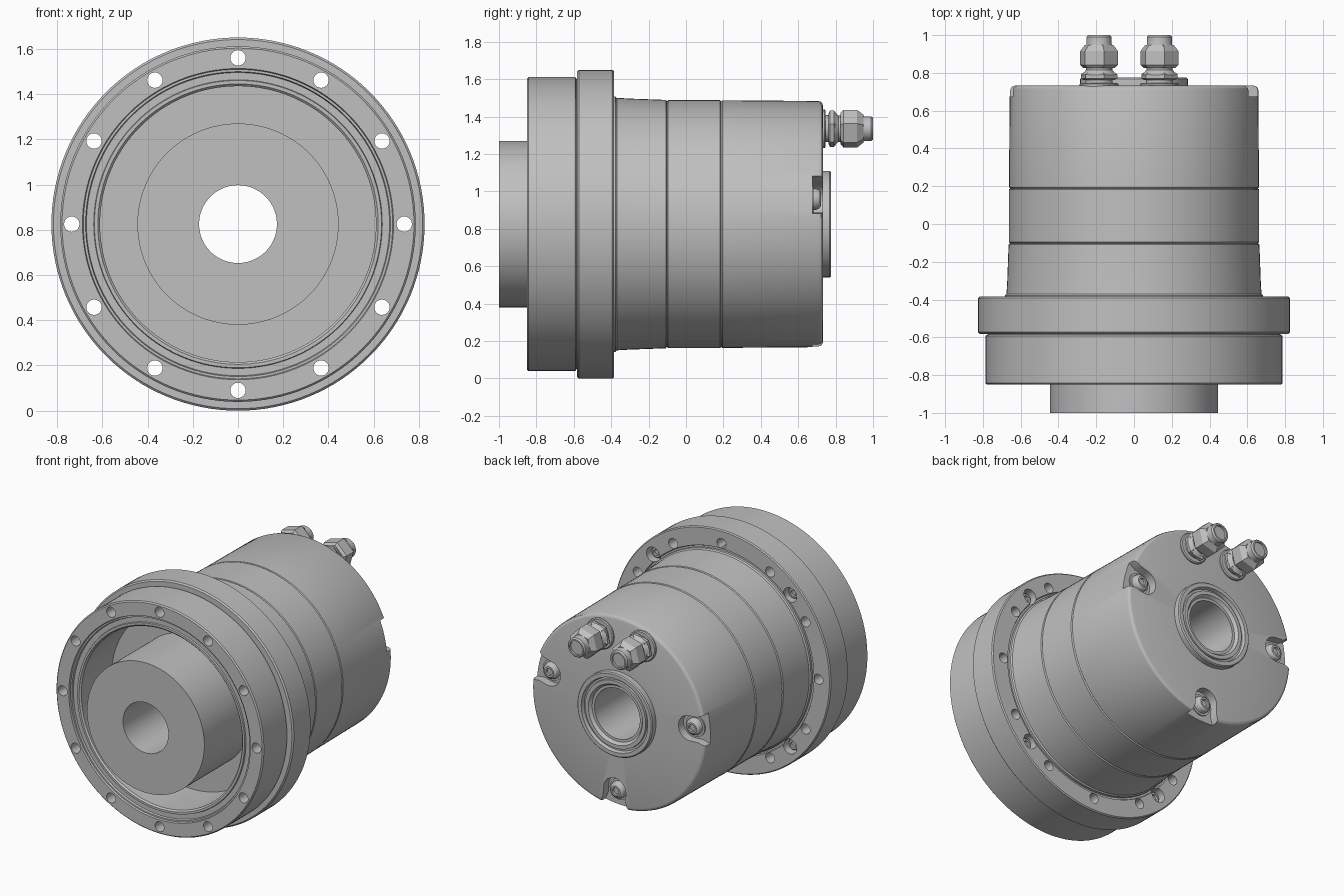
import bpy, bmesh
from math import sin, cos, pi, radians

if "Cube" in bpy.data.objects:
    bpy.data.objects.remove(bpy.data.objects["Cube"], do_unlink=True)

AXIS_Z = 0.825   # height of the main axis, which runs along y

steel = bpy.data.materials.new("grey_metal")
steel.use_nodes = True
steel.diffuse_color = (0.53, 0.53, 0.53, 1)
steel.node_tree.nodes["Principled BSDF"].inputs["Base Color"].default_value = (0.53, 0.53, 0.53, 1)


def finish(name, bm):
    bmesh.ops.recalc_face_normals(bm, faces=bm.faces[:])
    mesh = bpy.data.meshes.new(name)
    bm.to_mesh(mesh)
    bm.free()
    mesh.materials.append(steel)
    obj = bpy.data.objects.new(name, mesh)
    bpy.context.collection.objects.link(obj)
    return obj


def lathe(name, profile, sides=128, x=0, z=AXIS_Z, phase=0):
    """Turn a closed (radius, y) profile around an axis parallel to y."""
    bm = bmesh.new()
    rings = []
    for i in range(sides):
        a = 2 * pi * i / sides + phase
        rings.append([bm.verts.new((x + r * cos(a), y, z + r * sin(a))) for r, y in profile])
    n = len(profile)
    for i in range(sides):
        p, q = rings[i], rings[(i + 1) % sides]
        for j in range(n):
            k = (j + 1) % n
            if profile[j][0] or profile[k][0]:
                bm.faces.new((p[j], p[k], q[k], q[j]))
    bmesh.ops.remove_doubles(bm, verts=bm.verts[:], dist=1e-5)
    return finish(name, bm)


def rod(name, r, y0, y1, x, z, sides=24):
    return lathe(name, [(0, y0), (r, y0), (r, y1), (0, y1)], sides, x, z)


def polar(radius, degrees):
    a = radians(degrees)
    return radius * cos(a), AXIS_Z + radius * sin(a)


def notch_cutter(degrees):
    """U-shaped pocket that opens through the rim."""
    outline = [(0.54 + 0.085 * cos(t), 0.085 * sin(t))
               for t in [pi / 2 + pi * i / 12 for i in range(13)]]
    outline += [(0.60, -0.085), (0.72, -0.13), (0.72, 0.13), (0.60, 0.085)]
    a = radians(degrees)
    bm = bmesh.new()
    face = bm.faces.new([bm.verts.new((u * cos(a) - v * sin(a), 0.675,
                                       AXIS_Z + u * sin(a) + v * cos(a))) for u, v in outline])
    new = bmesh.ops.extrude_face_region(bm, geom=[face])["geom"]
    bmesh.ops.translate(bm, vec=(0, 0.15, 0), verts=[e for e in new if isinstance(e, bmesh.types.BMVert)])
    return finish("notch_cutter", bm)


def cut(target, cutter):
    cutter.hide_render = True
    mod = target.modifiers.new("cut", "BOOLEAN")
    mod.operation = "DIFFERENCE"
    mod.solver = "EXACT"
    mod.object = cutter
    bpy.context.view_layer.objects.active = target
    bpy.ops.object.modifier_apply(modifier=mod.name)
    bpy.data.objects.remove(cutter, do_unlink=True)


# Hollow shaft through the whole unit
shaft = lathe("hollow_shaft", [(0.172, -1), (0.445, -1), (0.445, -0.45), (0.2, -0.45),
                               (0.2, 0.745), (0.172, 0.745)])

# Front output ring with stepped inner lip
ring = lathe("front_ring", [
    (0.61, -0.50), (0.61, -0.825), (0.62, -0.835), (0.635, -0.835), (0.638, -0.825), (0.67, -0.825),
    (0.674, -0.838), (0.684, -0.838), (0.688, -0.85), (0.778, -0.85), (0.786, -0.842),
    (0.786, -0.592), (0.776, -0.586), (0.776, -0.50)])

# Wide mounting flange, closing the recess behind the ring
flange = lathe("mounting_flange", [
    (0.40, -0.50), (0.776, -0.50), (0.776, -0.582), (0.816, -0.582), (0.825, -0.573),
    (0.825, -0.392), (0.818, -0.385), (0.70, -0.385), (0.695, -0.395), (0.40, -0.395)])

# Twelve through holes and four counterbored bolts
for i in range(12):
    x, z = polar(0.735, 30 * i)
    cut(ring, rod("hole_cutter", 0.034, -0.95, -0.45, x, z))
    cut(flange, rod("hole_cutter", 0.034, -0.65, -0.3, x, z))
for i in range(4):
    x, z = polar(0.735, 45 + 90 * i)
    cut(flange, rod("counterbore_cutter", 0.05, -0.45, -0.3, x, z))
    lathe("flange_bolt", [(0, -0.455), (0.038, -0.455), (0.038, -0.425), (0.032, -0.418),
                          (0.02, -0.418), (0.02, -0.435), (0, -0.435)], 24, x, z)

# Housing bands with thin grooves between them
lathe("front_band", [(0.2, -0.40), (0.683, -0.40), (0.683, -0.378), (0.675, -0.37), (0.671, -0.30),
                     (0.664, -0.108), (0.656, -0.102), (0.2, -0.102)])
lathe("middle_band", [(0.2, -0.102), (0.656, -0.102), (0.663, -0.096), (0.663, 0.182),
                      (0.656, 0.188), (0.2, 0.188)])
cap = lathe("rear_cap", [(0.2, 0.188), (0.656, 0.188), (0.662, 0.194), (0.658, 0.708), (0.654, 0.721),
                         (0.645, 0.729), (0.635, 0.732), (0.2, 0.732)])

# Rear pockets, each with a button screw on a washer
for angle in (14, 176, 273):
    cut(cap, notch_cutter(angle))
    x, z = polar(0.55, angle)
    rod("cap_washer", 0.072, 0.67, 0.683, x, z, 32)
    lathe("cap_screw", [(0, 0.705), (0.024, 0.705), (0.024, 0.722), (0.036, 0.722), (0.05, 0.712),
                        (0.057, 0.695), (0.057, 0.68), (0, 0.68)], 32, x, z)

# Raised seal collar around the rear bore
lathe("rear_collar", [(0.19, 0.71), (0.285, 0.71), (0.285, 0.768), (0.278, 0.775), (0.252, 0.775),
                      (0.245, 0.752), (0.232, 0.752), (0.230, 0.765), (0.205, 0.765), (0.19, 0.745)])

# Two cable glands
for side, x in (("right", -0.185), ("left", 0.135)):
    z = 1.335
    lathe(side + "_gland_base", [(0, 0.72), (0.104, 0.72), (0.104, 0.74), (0.098, 0.746),
                                 (0.072, 0.746), (0.072, 0.77), (0, 0.77)], 40, x, z)
    lathe(side + "_gland_lower_nut", [(0, 0.762), (0.085, 0.762), (0.1, 0.77), (0.1, 0.792),
                                      (0.085, 0.803), (0, 0.803)], 6, x, z, radians(15))
    lathe(side + "_gland_neck", [(0, 0.79), (0.092, 0.79), (0.07, 0.815), (0.07, 0.825), (0.085, 0.845),
                                 (0, 0.845)], 40, x, z)
    lathe(side + "_gland_top_nut", [(0, 0.827), (0.088, 0.827), (0.104, 0.842), (0.104, 0.915),
                                    (0.078, 0.948), (0, 0.948)], 6, x, z, radians(15))
    lathe(side + "_gland_tip", [(0, 0.93), (0.072, 0.93), (0.066, 0.955), (0.066, 0.99), (0.058, 1.0),
                                (0.048, 1.0), (0.048, 0.985), (0, 0.985)], 40, x, z)

# Smooth round surfaces while keeping edges crisp
bpy.ops.object.select_all(action="DESELECT")
for obj in bpy.context.scene.objects:
    if obj.type == "MESH" and steel.name in obj.data.materials:
        obj.select_set(True)
        bpy.context.view_layer.objects.active = obj
bpy.ops.object.shade_smooth_by_angle(angle=radians(30))
